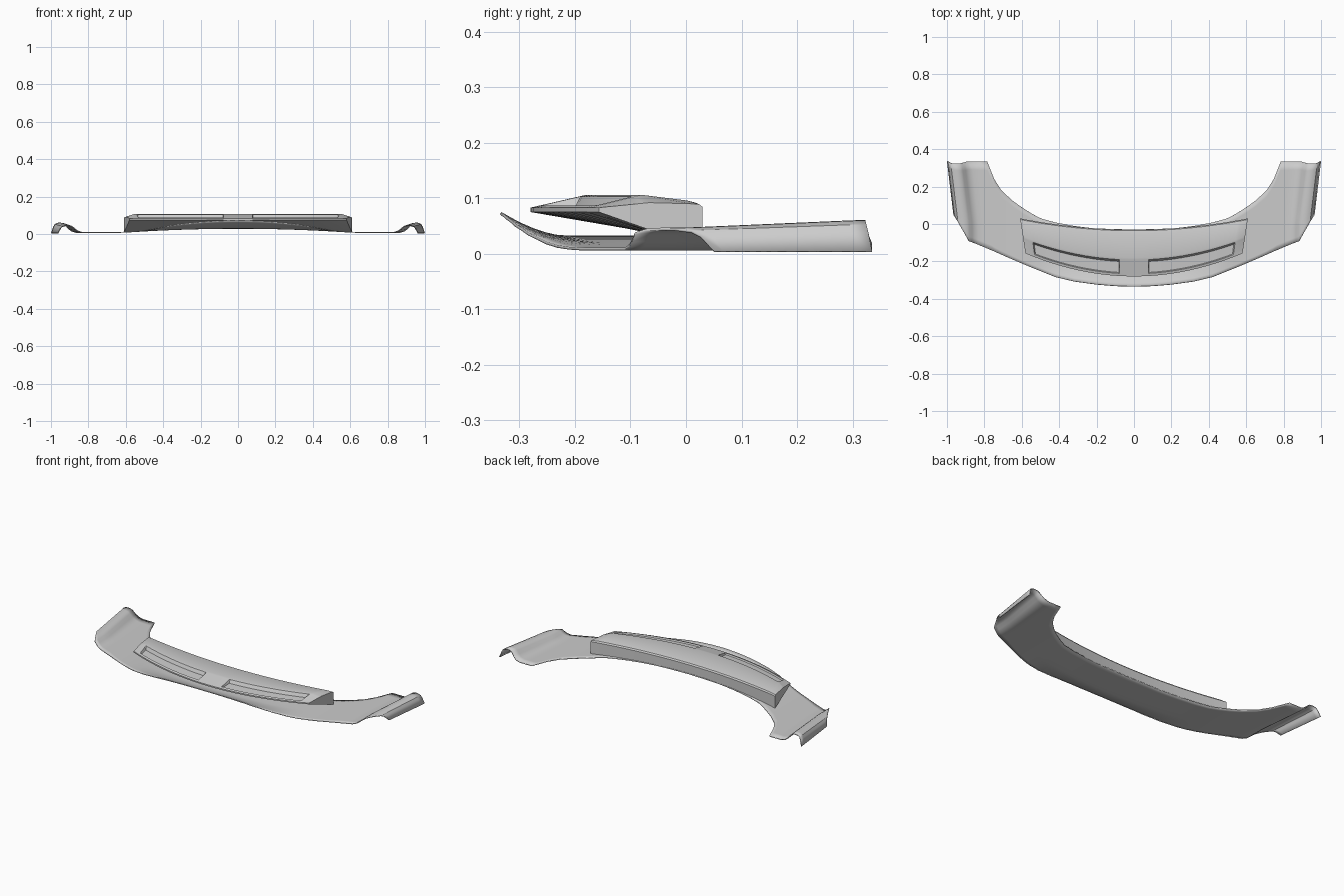
import bpy

if "Cube" in bpy.data.objects:
    bpy.data.objects.remove(bpy.data.objects["Cube"])


def lerp_table(pts, x):
    """Piecewise linear lookup in a short profile."""
    if x <= pts[0][0]:
        return pts[0][1]
    for (a, va), (b, vb) in zip(pts, pts[1:]):
        if x <= b:
            return va + (vb - va) * (x - a) / (b - a)
    return pts[-1][1]


def clamp(v):
    return max(0.0, min(1.0, v))


def grid_object(name, columns, closed=False, thickness=0, angle=0.5):
    """Skin columns of points, mirror across x and shade smooth by angle."""
    n = len(columns[0])
    verts = [p for c in columns for p in c]
    faces = []
    for i in range(len(columns) - 1):
        for j in range(n if closed else n - 1):
            k = (j + 1) % n
            faces.append((i * n + j, (i + 1) * n + j, (i + 1) * n + k, i * n + k))
    if closed:
        last = (len(columns) - 1) * n
        faces.append([last + j for j in range(n)])
    mesh = bpy.data.meshes.new(name)
    mesh.from_pydata(verts, [], faces)
    obj = bpy.data.objects.new(name, mesh)
    bpy.context.collection.objects.link(obj)
    mir = obj.modifiers.new("mirror", "MIRROR")
    mir.use_clip = True
    if thickness:
        sol = obj.modifiers.new("thickness", "SOLIDIFY")
        sol.thickness = thickness
        sol.offset = -1
    bpy.ops.object.select_all(action='DESELECT')
    bpy.context.view_layer.objects.active = obj
    obj.select_set(True)
    bpy.ops.object.shade_smooth_by_angle(angle=angle)
    return obj


# Splitter outline and the cross-section of the raised outer wing
FRONT = [(0, -.333), (.1, -.33), (.2, -.322), (.32, -.306), (.42, -.283), (.55, -.232),
         (.72, -.16), (.92, -.092), (.97, -.01), (1, .05)]
BACK = [(0, -.03), (.2, -.024), (.3, -.014), (.42, .008), (.5, .03), (.57, .068),
        (.65, .125), (.71, .18), (.75, .24), (.785, .335)]
WING = [(.865, 0), (.89, .008), (.905, .02), (.92, .038), (.932, .047), (.95, .05),
        (.965, .049), (.98, .042), (.988, .028), (1, -.006)]


def base_z(x):
    return .011 + .022 * clamp(1 - (x / .62) ** 2)


def splitter_point(s, t):
    yf, yb = lerp_table(FRONT, s), lerp_table(BACK, s)
    y = yf + (yb - yf) * t
    # front lip curls up towards the middle
    lip = .042 * clamp(1 - (s / .52) ** 2) * clamp(1 - (y - yf) / .11) ** 1.6
    # wing grows towards the rear and tapers inwards towards the front
    wing = lerp_table(WING, s)
    if wing > 0:
        wing *= .72 + .28 * clamp(y / .33)
    shift = clamp((s - .7) / .2) * .12 * min(.335 - y, .33)
    if wing > .01:
        y -= .012 * t * clamp(wing / .05)
    return (s - shift, y, base_z(s) + lip + wing)


stations = [0, .05, .1, .15, .2, .26, .32, .37, .42, .46, .5, .55, .6, .65, .71, .75, .785, .83]
stations += [p[0] for p in WING]
rows = [0, .06, .12, .18, .25, .32, .38, .5, .65, .8, .9, 1]
grid_object("splitter", [[splitter_point(s, t) for t in rows] for s in stations],
            thickness=.005)


# Raised duct panel with two recessed windows either side of a centre bridge
def panel_column(u, window=False, end=0.0):
    yf = -.28 + .123 * (u / .58) ** 2
    yc = -.18 + .095 * (u / .53) ** 2
    yb = -.03 + .06 * (u / .58) ** 2
    crest = .106 - .014 * end
    span = yb - yf
    foot = base_z(u)

    def slope(y):
        return .083 + (crest - .083) * (y - yf) / (yc - yf)

    prof = [(yb, foot - .002), (yb - .16 * span, foot + .006), (yf, .075), (yf, .083)]
    ys = [yf + .014, yf + .019, yc - .022, yc - .012]
    zs = [.087, .080, .084, .103] if window else [slope(y) for y in ys]
    prof += list(zip(ys, zs))
    prof += [(yc, crest), (yb - .022, .096 - .006 * end), (yb - .006, .092 - .003 * end),
             (yb, .084)]
    return [(u * (1 + .05 * (y - yf) / span), y, z) for y, z in prof]


cols = [panel_column(u) for u in (0, .04, .076)]
cols += [panel_column(.08 + .444 * i / 10, True) for i in range(11)]
cols += [panel_column(.53), panel_column(.545), panel_column(.58, end=1.0)]
grid_object("duct_panel", cols, closed=True, angle=.4)
